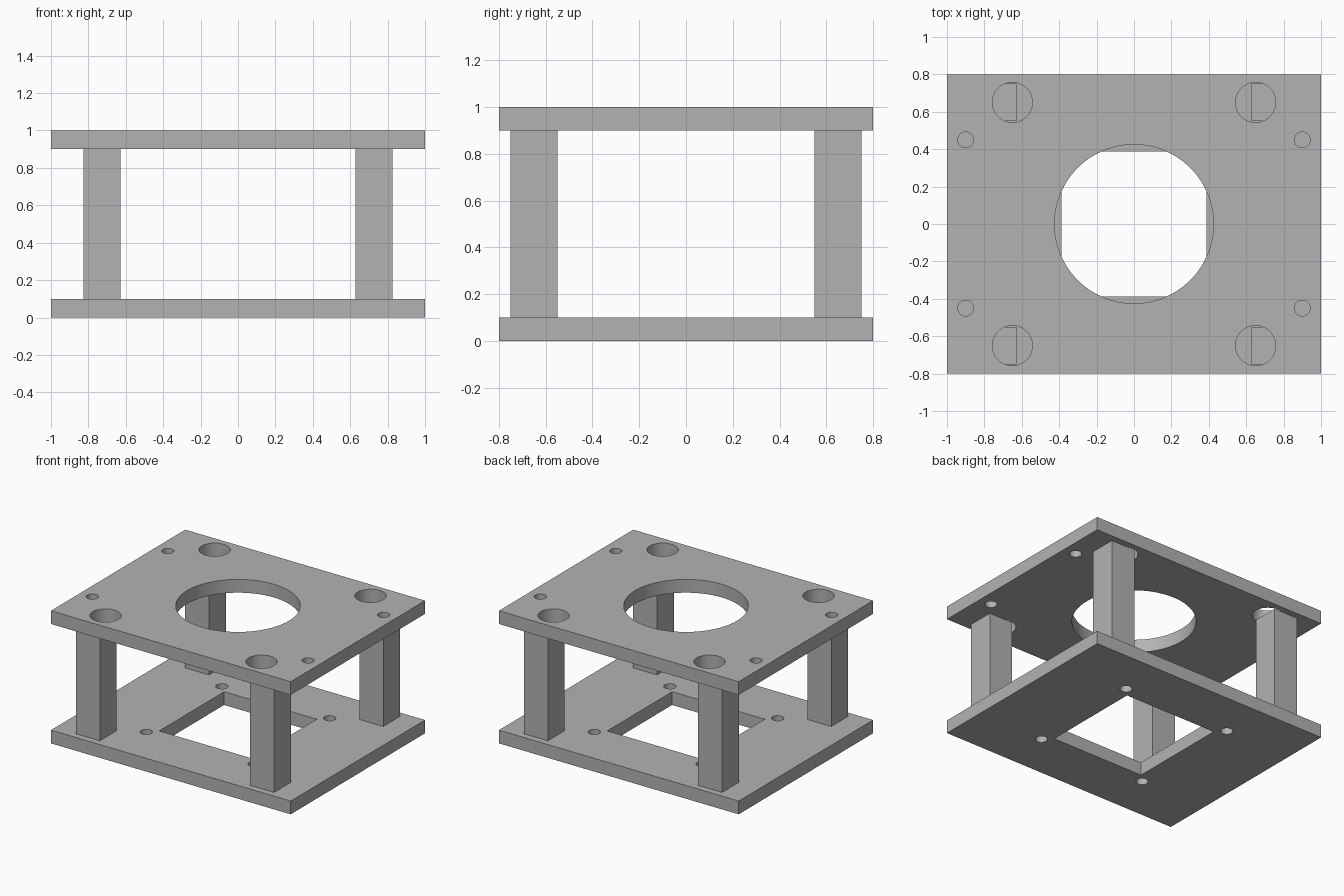
import bpy
import bmesh
from math import cos, sin, pi, radians

cube = bpy.data.objects.get("Cube")
if cube:
    bpy.data.objects.remove(cube, do_unlink=True)

grey = bpy.data.materials.new("plain grey")
grey.use_nodes = True
colour = (0.45, 0.45, 0.45, 1)
grey.diffuse_color = colour
grey.node_tree.nodes["Principled BSDF"].inputs["Base Color"].default_value = colour

SIGNS = [(sx, sy) for sx in (-1, 1) for sy in (-1, 1)]
THICK = 0.1
HEIGHT = 1.0


def rectangle(hx, hy):
    return [(-hx, -hy), (hx, -hy), (hx, hy), (-hx, hy)]


def circle(x, y, r, sides=64):
    return [(x + r * cos(2 * pi * i / sides), y + r * sin(2 * pi * i / sides))
            for i in range(sides)]


def four_holes(x, y, r):
    return [circle(sx * x, sy * y, r) for sx, sy in SIGNS]


def make_plate(name, bottom, holes):
    """Extrude a rectangular outline with holes into a solid plate."""
    curve = bpy.data.curves.new(name, "CURVE")
    curve.dimensions = "2D"
    curve.fill_mode = "BOTH"
    curve.extrude = THICK / 2
    for outline in [rectangle(1, 0.8)] + holes:
        spline = curve.splines.new("POLY")
        spline.points.add(len(outline) - 1)
        for point, (x, y) in zip(spline.points, outline):
            point.co = (x, y, 0, 1)
        spline.use_cyclic_u = True
    plate = bpy.data.objects.new(name, curve)
    plate.location.z = bottom + THICK / 2
    bpy.context.collection.objects.link(plate)
    bpy.ops.object.select_all(action="DESELECT")
    plate.select_set(True)
    bpy.context.view_layer.objects.active = plate
    bpy.ops.object.convert(target="MESH")
    plate = bpy.context.object
    # Weld the rims so the plate is one closed solid
    bm = bmesh.new()
    bm.from_mesh(plate.data)
    bmesh.ops.remove_doubles(bm, verts=bm.verts, dist=0.0001)
    bmesh.ops.recalc_face_normals(bm, faces=bm.faces)
    bm.to_mesh(plate.data)
    bm.free()
    plate.data.materials.clear()
    plate.data.materials.append(grey)
    bpy.ops.object.shade_smooth_by_angle(angle=radians(30))


# Base plate: square window and four screw holes
make_plate("base_plate", 0, [rectangle(0.387, 0.387)] + four_holes(0.45, 0.45, 0.042))

# Top plate: round opening, large corner holes, small side holes
make_plate("top_plate", HEIGHT - THICK,
           [circle(0, 0, 0.425, 96)]
           + four_holes(0.65, 0.65, 0.107)
           + four_holes(0.9, 0.45, 0.042))

# Square posts between the plates
for sx, sy in SIGNS:
    bpy.ops.mesh.primitive_cube_add(size=1, location=(sx * 0.727, sy * 0.65, HEIGHT / 2))
    post = bpy.context.object
    post.name = ("back" if sy > 0 else "front") + ("_left" if sx > 0 else "_right") + "_post"
    post.scale = (0.2, 0.2, HEIGHT - 2 * THICK)
    bpy.ops.object.transform_apply(location=False, rotation=False, scale=True)
    post.data.materials.append(grey)
